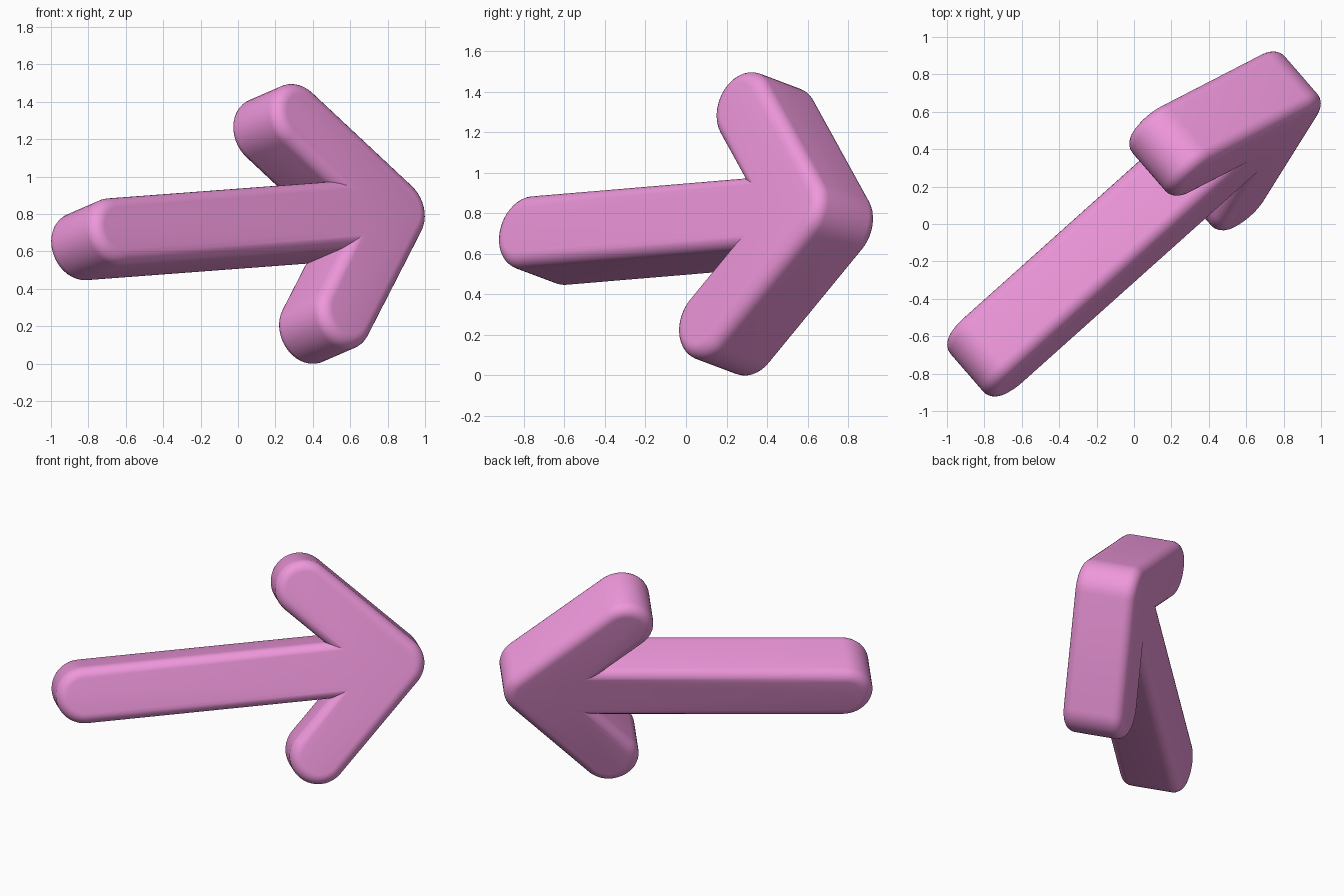
import bpy, bmesh, math
from mathutils import Vector, Matrix

if "Cube" in bpy.data.objects:
    bpy.data.objects.remove(bpy.data.objects["Cube"])

R, T, E = 0.186, 0.206, 0.07   # bar half width, half thickness, edge rounding
HALF = 1.012                   # half distance between the shaft cap centres
ARM = 0.551                    # arm reach back and sideways (45 degrees)
CAP, STEPS = 20, 7


def arc(cx, cy, r, a0, a1, n):
    return [(cx + r * math.cos(math.radians(a0 + (a1 - a0) * i / n)),
             cy + r * math.sin(math.radians(a0 + (a1 - a0) * i / n))) for i in range(n + 1)]


def outline(r):
    """Arrow outline made of round-ended bars with radius r."""
    notch = HALF - r * (1 + math.sqrt(2))
    pts = arc(HALF, 0, r, -45, 45, CAP // 2)
    pts += arc(HALF - ARM, ARM, r, 45, 225, CAP)
    pts.append((notch, r))
    pts += arc(-HALF, 0, r, 90, 270, CAP)
    pts.append((notch, -r))
    pts += arc(HALF - ARM, -ARM, r, 135, 315, CAP)
    return pts


# rounded side profile: (outline radius, height), back to front
quarter = [math.pi / 2 * i / STEPS for i in range(STEPS + 1)]
profile = [(R - E + E * math.sin(a), -(T - E) - E * math.cos(a)) for a in quarter]
profile += [(r, -z) for r, z in reversed(profile)]

# loft the outline through the profile and close both faces
bm = bmesh.new()
rings = [[bm.verts.new((x, y, z)) for x, y in outline(r)] for r, z in profile]
n = len(rings[0])
for lo, hi in zip(rings, rings[1:]):
    for i in range(n):
        j = (i + 1) % n
        bm.faces.new((lo[i], lo[j], hi[j], hi[i]))
bm.faces.new(rings[0][::-1])
bm.faces.new(rings[-1])

# tilt the arrow: shaft direction, in-plane up, face normal
along = Vector((1, 0.895, 0.075)).normalized()
up = Vector((1, -1.135, 0.43)).cross(along).normalized()
face = along.cross(up)
m = Matrix((along, up, face)).transposed().to_4x4()
bm.transform(m)

# stand on the ground, centred
co = [v.co for v in bm.verts]
mid = [(min(c[k] for c in co) + max(c[k] for c in co)) / 2 for k in range(2)]
bmesh.ops.translate(bm, verts=bm.verts, vec=(-mid[0], -mid[1], -min(c.z for c in co)))

mesh = bpy.data.meshes.new("arrow")
bm.to_mesh(mesh)
bm.free()
arrow = bpy.data.objects.new("arrow", mesh)
bpy.context.collection.objects.link(arrow)

pink = bpy.data.materials.new("pink")
pink.diffuse_color = (0.86, 0.31, 0.71, 1)
pink.use_nodes = True
pink.node_tree.nodes["Principled BSDF"].inputs["Base Color"].default_value = pink.diffuse_color
mesh.materials.append(pink)

bpy.context.view_layer.objects.active = arrow
arrow.select_set(True)
bpy.ops.object.shade_smooth_by_angle(angle=math.radians(30))
